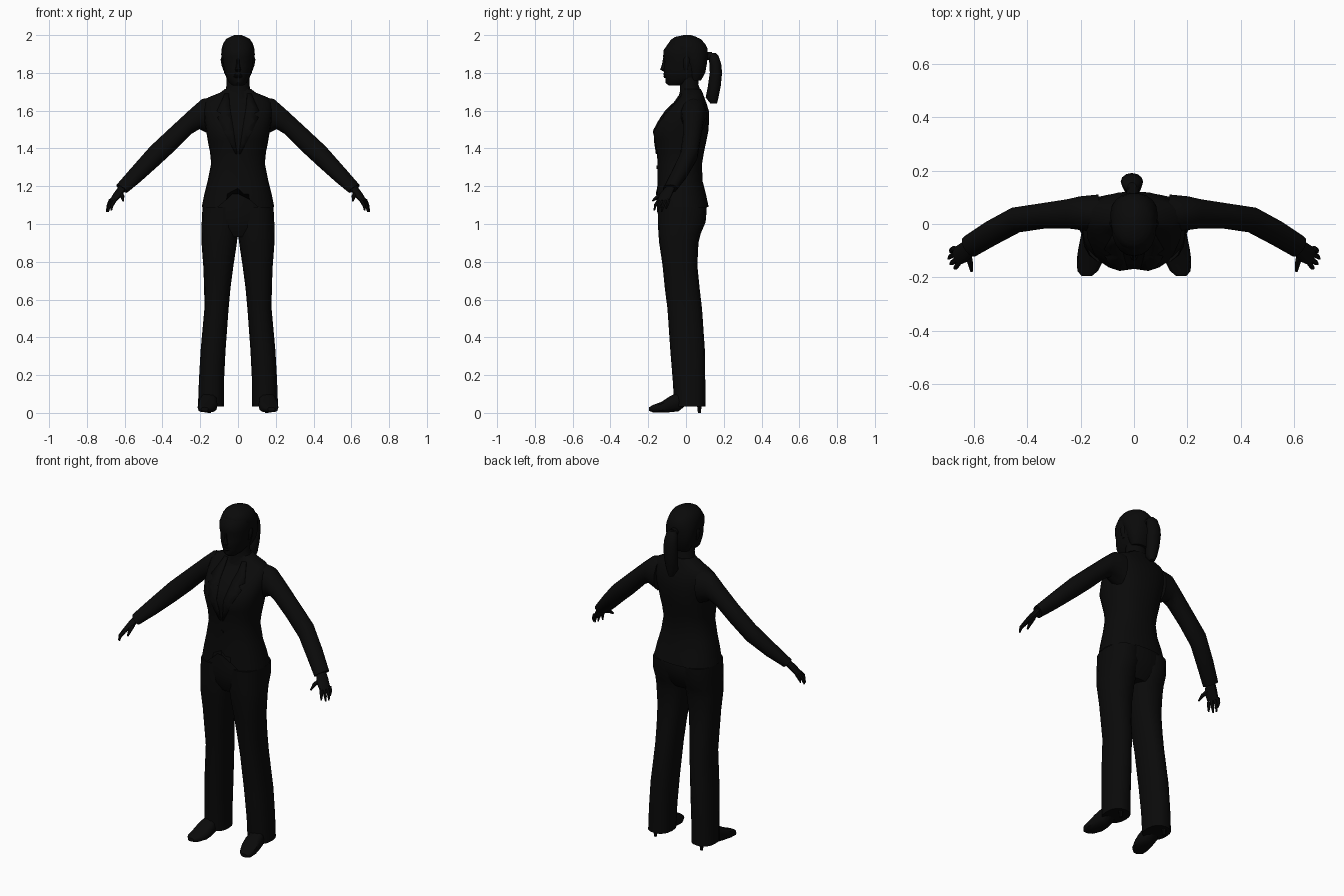
import bpy, bmesh, math
from mathutils import Vector as V
from mathutils.bvhtree import BVHTree

black = bpy.data.materials.new("near_black")
black.diffuse_color = (0.003, 0.003, 0.003, 1)


def finish(name, bm, mirror=False, angle=40):
    bmesh.ops.recalc_face_normals(bm, faces=bm.faces)
    me = bpy.data.meshes.new(name)
    bm.to_mesh(me)
    bm.free()
    me.materials.append(black)
    ob = bpy.data.objects.new(name, me)
    bpy.context.collection.objects.link(ob)
    bpy.context.view_layer.objects.active = ob
    ob.select_set(True)
    bpy.ops.object.shade_smooth_by_angle(angle=math.radians(angle))
    ob.select_set(False)
    if mirror:
        m = ob.modifiers.new("mirror", 'MIRROR')
        m.use_clip = False
        m.use_mirror_merge = False
    return ob


def loft(rings, n=16, p=1.0, caps=(True, True)):
    """Skin a list of (centre, half axis a, half axis b) rings."""
    bm = bmesh.new()
    sp = lambda t: math.copysign(abs(t) ** p, t) if abs(t) > 1e-6 else 0
    rows = []
    for c, a, b in rings:
        rows.append([bm.verts.new(V(c) + V(a) * sp(math.cos(k * math.tau / n))
                                  + V(b) * sp(math.sin(k * math.tau / n)))
                     for k in range(n)])
    for r, s in zip(rows, rows[1:]):
        for k in range(n):
            bm.faces.new((r[k], r[(k + 1) % n], s[(k + 1) % n], s[k]))
    if caps[0]:
        bm.faces.new(rows[0])
    if caps[1]:
        bm.faces.new(rows[-1])
    return bm


def level(z, x0, x1, y0, y1):
    """Horizontal ring from its extents."""
    return (((x0 + x1) / 2, (y0 + y1) / 2, z), ((x1 - x0) / 2, 0, 0), (0, (y1 - y0) / 2, 0))


def upright(y, x0, x1, z0, z1):
    """Ring facing along y."""
    return (((x0 + x1) / 2, y, (z0 + z1) / 2), ((x1 - x0) / 2, 0, 0), (0, 0, (z1 - z0) / 2))


def limb(tx, tz, bx, bz, y0, y1, tilt=0):
    """Arm ring from its top point, bottom point and depth."""
    return (((tx + bx) / 2, (y0 + y1) / 2, (tz + bz) / 2),
            ((tx - bx) / 2, 0, (tz - bz) / 2), (tilt, (y1 - y0) / 2, 0))


def finger(pts, radii):
    d = (V(pts[-1]) - V(pts[0])).normalized()
    a = d.cross(V((0, 1, 0))).normalized()
    b = d.cross(a)
    return [(p, a * r, b * r) for p, r in zip(pts, radii)]


# Jacket body: flared hem, waist, bust, sloping shoulders
jacket = loft([level(z, -w, w, f, b) for z, w, f, b in (
    (1.09, .192, -.160, .120), (1.16, .178, -.155, .105), (1.23, .160, -.150, .087),
    (1.32, .142, -.150, .085), (1.38, .148, -.155, .095), (1.44, .160, -.168, .108),
    (1.49, .168, -.180, .118), (1.545, .178, -.152, .122), (1.60, .182, -.108, .121),
    (1.64, .178, -.065, .108), (1.67, .158, -.035, .097), (1.695, .095, -.030, .088),
    (1.715, .068, -.026, .078))], n=24, p=.85, caps=(False, True))
for v in jacket.verts:
    if v.co.y < -.12 and v.co.z < 1.1 and abs(v.co.x) < .10:   # cutaway front hem
        v.co.z += .10 * (1 - abs(v.co.x) / .10)
    if abs(v.co.x) < .01 and v.co.y < -.14 and 1.4 < v.co.z < 1.56:   # between bust
        v.co.y += .012
tree = BVHTree.FromBMesh(jacket)
finish("jacket", jacket, angle=45)


def on_chest(x, z, lift):
    hit = tree.ray_cast(V((x, -1, z)), V((0, 1, 0)))[0]
    return V((x, hit.y - lift if hit else -.03, z))


# Lapels: notched strips laid over the chest
bm = bmesh.new()
strip = [(.048, .072, 1.69), (.046, .090, 1.645), (.040, .112, 1.60), (.038, .085, 1.585),
         (.034, .108, 1.565), (.024, .080, 1.50), (.014, .045, 1.43), (.004, .012, 1.37)]
pairs = [(bm.verts.new(on_chest(i, z, .006)), bm.verts.new(on_chest(o, z, .006)))
         for i, o, z in strip]
for (a, b), (c, d) in zip(pairs, pairs[1:]):
    bm.faces.new((a, b, d, c))
lapel = finish("lapel", bm, True)
th = lapel.modifiers.new("thickness", 'SOLIDIFY')
th.thickness = .006

# Front button
b = on_chest(0, 1.30, 0)
finish("button", loft([(b + V((0, dy, 0)), (.009, 0, 0), (0, 0, .009))
                       for dy in (.004, -.005)], n=8))

# Sleeves
finish("sleeve", loft([
    limb(.13, 1.672, .14, 1.47, -.035, .112), limb(.19, 1.662, .205, 1.502, -.025, .105, .004),
    limb(.255, 1.605, .245, 1.478, -.018, .093, .005),
    limb(.36, 1.508, .325, 1.398, -.018, .078, .006),
    limb(.465, 1.410, .42, 1.31, -.032, .062, .010),
    limb(.56, 1.302, .515, 1.225, -.080, .008, .014),
    limb(.640, 1.208, .59, 1.165, -.122, -.046, .016)], n=14), True)

# Hands: palm, four fingers and thumb
finish("palm", loft([
    limb(.625, 1.205, .598, 1.180, -.108, -.058, .010),
    limb(.652, 1.168, .618, 1.148, -.140, -.072, .012),
    limb(.676, 1.128, .652, 1.114, -.154, -.090, .010)], n=10), True)
for i, (base, mid, tip) in enumerate((
        ((.672, -.092, 1.130), (.684, -.098, 1.105), (.687, -.106, 1.080)),
        ((.668, -.111, 1.125), (.688, -.122, 1.095), (.695, -.130, 1.064)),
        ((.662, -.130, 1.122), (.682, -.146, 1.093), (.688, -.150, 1.064)),
        ((.656, -.146, 1.120), (.668, -.163, 1.098), (.671, -.168, 1.072)))):
    finish(f"finger_{i + 1}", loft(finger((base, mid, tip), (.011, .009, .004)), n=6), True)
finish("thumb", loft(finger(((.622, -.110, 1.160), (.612, -.150, 1.145), (.608, -.178, 1.122)),
                            (.014, .011, .005)), n=6), True)

# Trousers: hips and two legs
finish("trouser_hips", loft([level(z, -w, w, f, b) for z, w, f, b in (
    (.93, .12, -.115, .055), (.98, .180, -.140, .088), (1.03, .187, -.148, .106),
    (1.09, .183, -.150, .110), (1.20, .150, -.135, .080))], n=20, p=.85), False)
finish("trouser_leg", loft([level(*s) for s in (
    (.035, .075, .212, -.062, .102), (.17, .074, .207, -.070, .102),
    (.33, .066, .198, -.083, .100), (.55, .050, .178, -.098, .085),
    (.66, .040, .179, -.112, .072), (.78, .024, .184, -.124, .060),
    (.90, .006, .193, -.142, .066), (.95, .000, .193, -.146, .078),
    (1.01, .000, .192, -.149, .104), (1.09, .000, .188, -.150, .110))], n=16, p=.85), True)

# Shoes with thin heels
finish("shoe", loft([upright(*s) for s in (
    (-.195, .158, .196, .010, .030), (-.175, .134, .212, .003, .042),
    (-.13, .112, .214, .002, .058), (-.09, .108, .208, .003, .085),
    (-.04, .112, .198, .008, .110), (.00, .118, .190, .040, .115),
    (.05, .120, .184, .045, .115), (.088, .132, .174, .050, .110))], n=12, p=.75), True)
finish("heel", loft([level(*s) for s in (
    (.0, .144, .162, .063, .078), (.03, .142, .164, .060, .082),
    (.06, .130, .176, .045, .090))], n=8), True)

# Neck
finish("neck", loft([level(z, -w, w, f, b) for z, w, f, b in (
    (1.66, .085, -.045, .088), (1.70, .068, -.034, .080), (1.74, .060, -.034, .066),
    (1.80, .060, -.040, .070))], n=14))

# Head: chin, jaw, cheeks, skull
finish("head", loft([level(z, -w, w, f, b) for z, w, f, b in (
    (1.733, .028, -.092, -.030), (1.748, .046, -.108, .040), (1.775, .062, -.110, .085),
    (1.80, .070, -.116, .097), (1.83, .077, -.117, .104), (1.86, .081, -.115, .110),
    (1.885, .084, -.121, .114), (1.92, .085, -.119, .114), (1.95, .079, -.098, .101),
    (1.975, .064, -.080, .078), (1.99, .044, -.058, .056), (2.0, .018, -.012, .026))],
    n=20, p=.92))

# Swept back hair over the top and rear of the head
finish("hair", loft([level(z, -w, w, f, b) for z, w, f, b in (
    (1.76, .052, .015, .080), (1.80, .073, .005, .102), (1.85, .085, -.010, .112),
    (1.90, .089, -.050, .117), (1.93, .086, -.095, .115), (1.955, .079, -.096, .102),
    (1.98, .062, -.076, .078), (1.998, .022, -.020, .032))], n=18, p=.92))

# Nose, lips and ears
finish("nose", loft([level(*s) for s in (
    (1.808, -.012, .012, -.122, -.105), (1.818, -.015, .015, -.137, -.105),
    (1.845, -.009, .009, -.127, -.105), (1.880, -.007, .007, -.121, -.105))], n=8))
finish("lips", loft([level(*s) for s in (
    (1.772, -.012, .012, -.114, -.095), (1.780, -.024, .024, -.120, -.090),
    (1.787, -.027, .027, -.117, -.090), (1.796, -.016, .016, -.122, -.095))], n=8))
finish("ear", loft([level(*s) for s in (
    (1.815, .070, .078, -.010, .008), (1.840, .074, .087, -.014, .016),
    (1.870, .076, .092, -.014, .020), (1.885, .076, .088, -.006, .014))], n=8), True)

# Ponytail and its band
finish("ponytail_band", loft([upright(y, -.028, .018, 1.868, 1.912)
                              for y in (.095, .138)], n=10))
finish("ponytail", loft([level(*s) for s in (
    (1.906, -.024, .010, .122, .156), (1.890, -.040, .025, .118, .172),
    (1.85, -.048, .032, .124, .186), (1.80, -.050, .034, .126, .191),
    (1.73, -.046, .032, .116, .184), (1.67, -.038, .026, .104, .172),
    (1.637, -.020, .010, .130, .164))], n=12))
